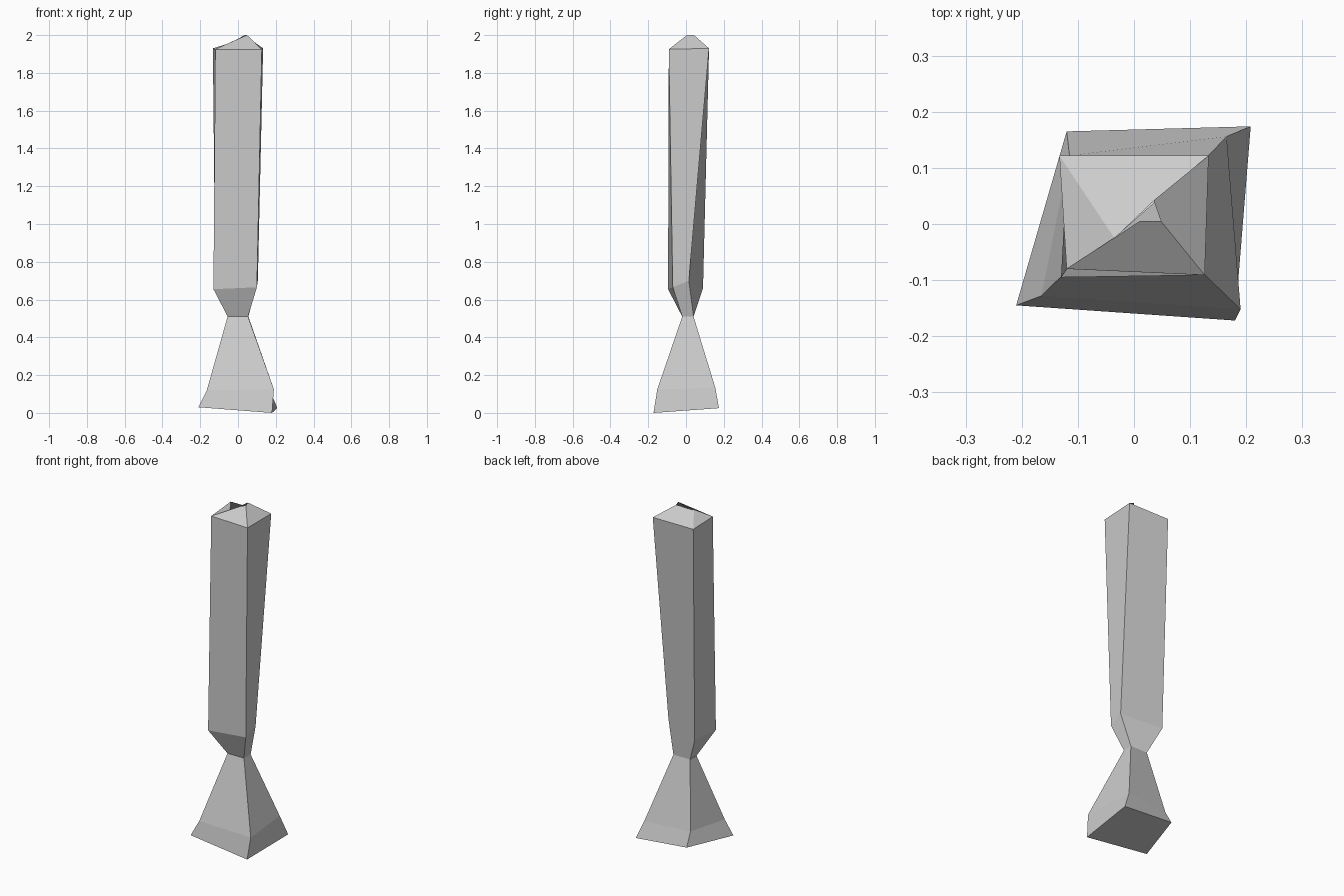
import bpy
import bmesh

if "Cube" in bpy.data.objects:
    bpy.data.objects.remove(bpy.data.objects["Cube"])


def loft(name, rings):
    """Four-sided skin through rings ordered front-left, front-right, back-right, back-left."""
    bm = bmesh.new()
    loops = [[bm.verts.new(p) for p in ring] for ring in rings]
    for low, high in zip(loops, loops[1:]):
        for i in range(4):
            j = (i + 1) % 4
            bm.faces.new((low[i], low[j], high[j], high[i]))
    bm.faces.new(reversed(loops[0]))
    mesh = bpy.data.meshes.new(name)
    bm.to_mesh(mesh)
    bm.free()
    obj = bpy.data.objects.new(name, mesh)
    bpy.context.collection.objects.link(obj)
    return obj


# Uneven square cross-sections, from foot to peaked top
foot = [(-.21, -.145, .03), (.18, -.172, 0), (.208, .174, .025), (-.12, .165, .052)]
ankle = [(-.165, -.128, .12), (.19, -.152, .125), (.165, .156, .13), (-.115, .122, .13)]
waist = [(-.055, -.02, .51), (.053, -.02, .51), (.055, .04, .51), (-.055, .04, .51)]
shoulder = [(-.13, -.095, .655), (.10, -.07, .665), (.105, .015, .70), (-.12, .09, .66)]
rim = [(-.12, -.08, 1.925), (.126, -.091, 1.925), (.133, .122, 1.93), (-.133, .122, 1.93)]
# Small skewed opening left at the peak
peak = [(.01, .005, 1.985), (.048, .005, 2.0), (.035, .042, 2.0), (-.035, -.025, 1.96)]

loft("stone_pillar", [foot, ankle, waist, shoulder, rim, peak])
